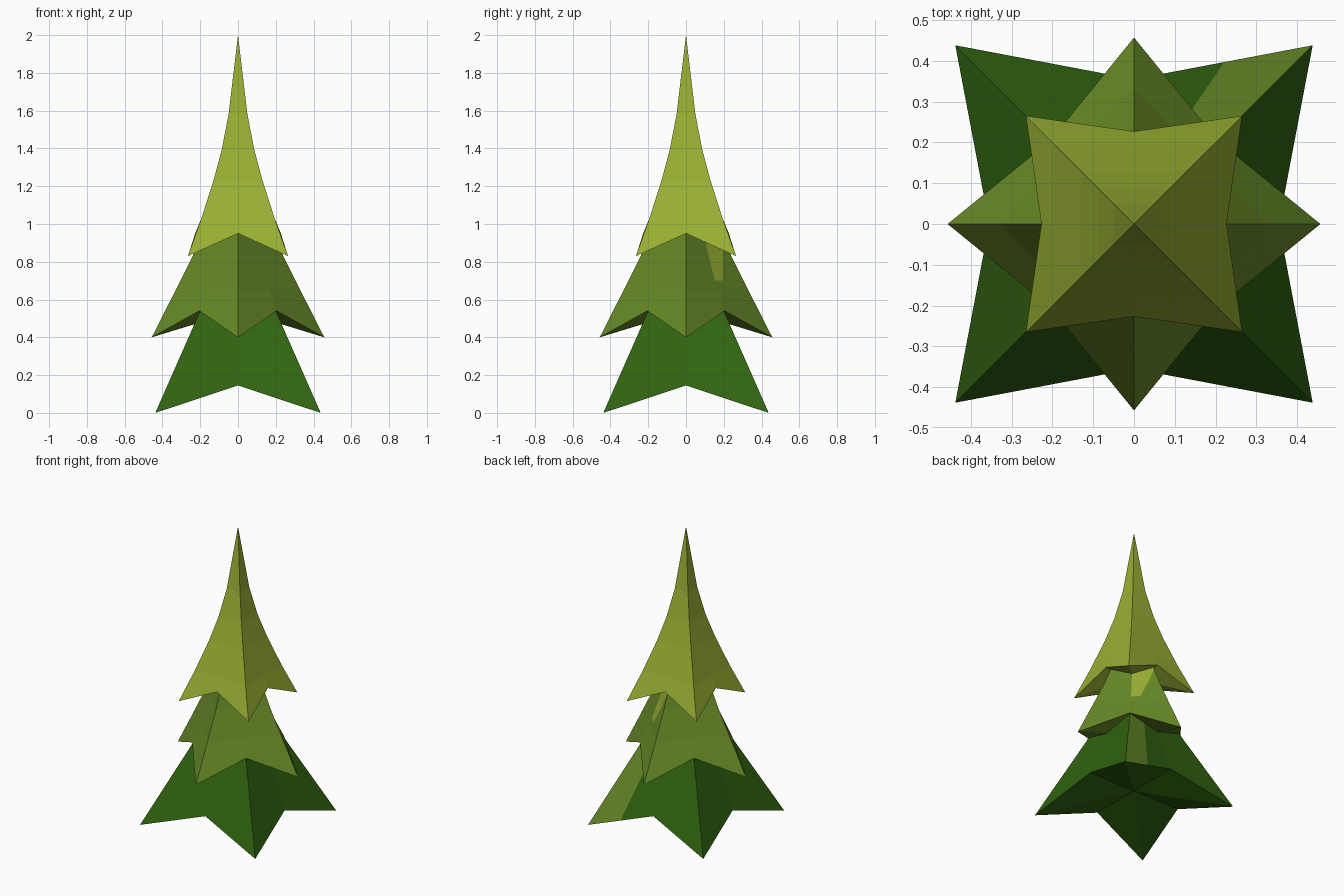
import bpy, bmesh, math
from mathutils import Vector

if "Cube" in bpy.data.objects:
    bpy.data.objects.remove(bpy.data.objects["Cube"])


def material(name, rgb):
    m = bpy.data.materials.new(name)
    m.diffuse_color = (*rgb, 1)
    m.use_nodes = True
    m.node_tree.nodes["Principled BSDF"].inputs["Base Color"].default_value = m.diffuse_color
    return m


dark = material("dark green", (0.030, 0.127, 0.005))
mid = material("leaf green", (0.135, 0.250, 0.020))
light = material("lime green", (0.320, 0.435, 0.034))


def tier(name, rings, valley, apex, turn, mats, patch=None):
    """Four-cornered drooping tier: rings are (corner radius, z),
    valley is the (radius, z) of the notch between two lower corners."""
    bm = bmesh.new()
    loops = []
    for i, (r, z) in enumerate(rings):
        loop = []
        for k in range(8):
            a = math.radians(turn + 45 * k)
            rr, zz = r, z
            if k % 2:
                rr, zz = valley if i == 0 else (r * math.sqrt(0.5), z)
            loop.append(bm.verts.new((rr * math.cos(a), rr * math.sin(a), zz)))
        loops.append(loop)
    top = bm.verts.new((0, 0, apex))
    base = bm.verts.new((0, 0, valley[1]))
    for k in range(8):
        j = (k + 1) % 8
        for a, b in zip(loops, loops[1:]):
            bm.faces.new((a[k], a[j], b[j], b[k]))
        bm.faces.new((loops[-1][k], loops[-1][j], top))
        bm.faces.new((loops[0][j], loops[0][k], base))
    bmesh.ops.recalc_face_normals(bm, faces=bm.faces)

    # lighter patch on the sector between +y and the back right diagonal
    if patch:
        def chosen():
            out = []
            for f in bm.faces:
                c = f.calc_center_median()
                if c.y > c.x > 0 and f.normal.z > 0:
                    out.append(f)
            return out
        for co, no in patch:
            fs = chosen()
            geom = list({v for f in fs for v in f.verts}) + \
                list({e for f in fs for e in f.edges}) + fs
            bmesh.ops.bisect_plane(bm, geom=geom, plane_co=co, plane_no=no)
        for f in chosen():
            c = f.calc_center_median()
            if all((c - Vector(co)).dot(Vector(no)) > 0 for co, no in patch):
                f.material_index = 1

    me = bpy.data.meshes.new(name)
    bm.to_mesh(me)
    bm.free()
    for m in mats:
        me.materials.append(m)
    ob = bpy.data.objects.new(name, me)
    bpy.context.collection.objects.link(ob)


D = math.sqrt(2)

# lowest tier, corners on the diagonals
tier("lower_branches", [(0.438 * D, 0), (0.2 * D, 0.54), (0.1 * D, 0.78)],
     (0.355, 0.145), 1.0, 45, [dark, mid],
     [((0.22, 0.395, 0), (0.095, -0.065, 0))])

# middle tier, corners on the axes
tier("middle_branches", [(0.457, 0.40), (0.33, 0.65), (0.24, 0.83), (0.19, 0.95), (0.11, 1.15)],
     (0.205 * D, 0.54), 1.4, 0, [mid, light],
     [((0, 0.195, 0), (0, -1, 0)), ((0, 0, 0.70), (0, 0, 1))])

# top tier with a long concave tip
tier("tree_top", [(0.265 * D, 0.83), (0.194 * D, 1.03), (0.13 * D, 1.23),
                  (0.087 * D, 1.39), (0.05 * D, 1.58)],
     (0.227, 0.95), 2.0, 45, [light])
